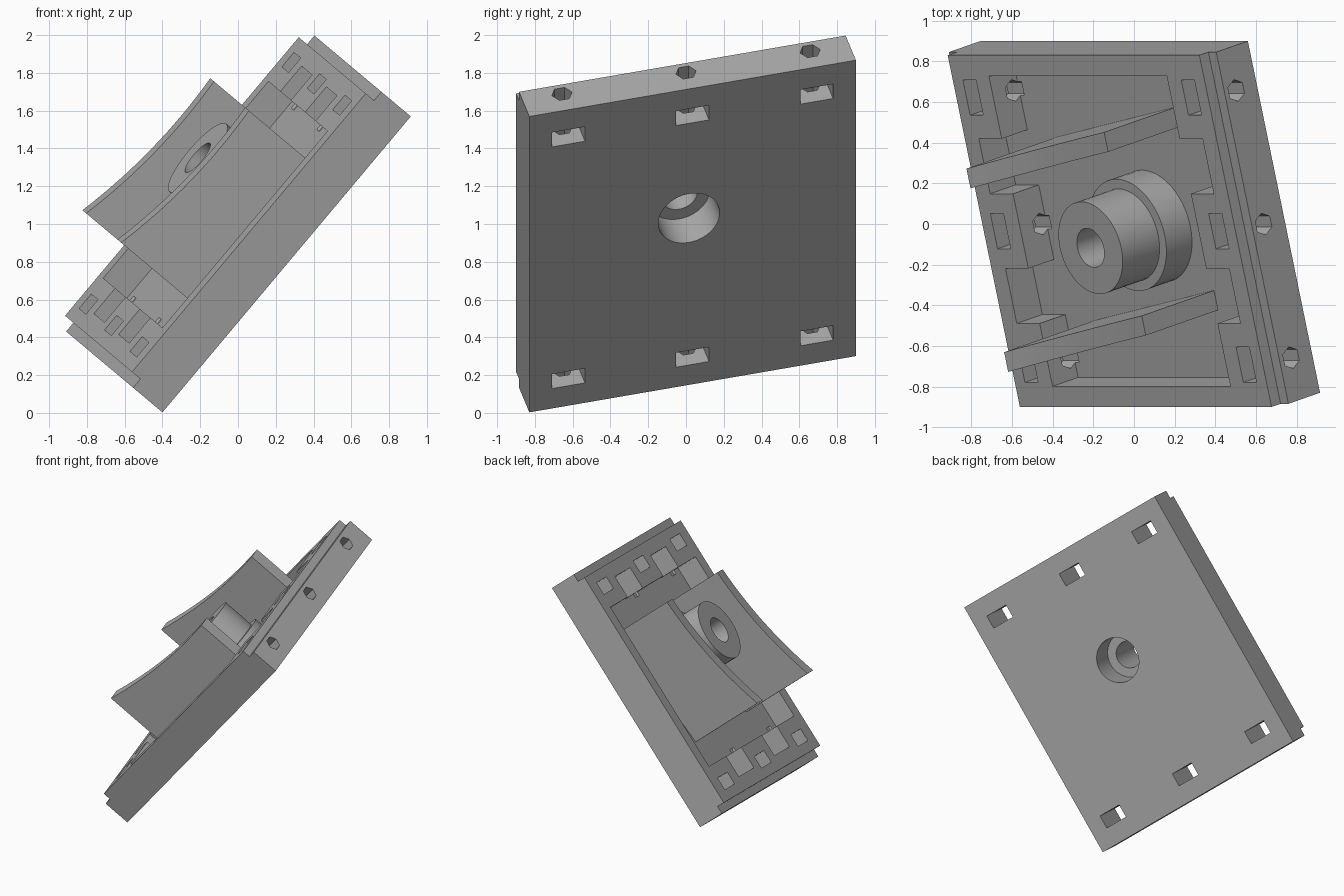
import bpy, bmesh, math
from mathutils import Matrix, Vector

old = bpy.data.objects.get("Cube")
if old:
    bpy.data.objects.remove(old, do_unlink=True)

grey = bpy.data.materials.new("plain grey")
grey.use_nodes = True
COLOUR = (0.4, 0.4, 0.4, 1)
grey.diffuse_color = COLOUR
grey.node_tree.nodes["Principled BSDF"].inputs["Base Color"].default_value = COLOUR

# Tilted frame shared by all parts: length, width and normal of the plate
TILT = (Matrix.Translation((0.08, 0.035, 0.935))
        @ Matrix.Rotation(math.radians(-50), 4, 'Y')
        @ Matrix.Rotation(math.radians(15), 4, 'X'))

HALF_L, HALF_W = 1.0225, 0.895
LIP, TOP, FLOOR = 0.21, 0.27, 0.1
ROWS = (-0.68, 0, 0.68)


def finish(bm, name):
    bmesh.ops.recalc_face_normals(bm, faces=bm.faces[:])
    mesh = bpy.data.meshes.new(name)
    bm.to_mesh(mesh)
    bm.free()
    mesh.materials.append(grey)
    obj = bpy.data.objects.new(name, mesh)
    bpy.context.collection.objects.link(obj)
    return obj


def box(name, a0, a1, b0, b1, h0, h1):
    bm = bmesh.new()
    mid = Matrix.Translation(((a0 + a1) / 2, (b0 + b1) / 2, (h0 + h1) / 2))
    bmesh.ops.create_cube(bm, size=1, matrix=mid @ Matrix.Diagonal((a1 - a0, b1 - b0, h1 - h0, 1)))
    return finish(bm, name)


def rod(name, radius, length, sides, matrix):
    bm = bmesh.new()
    bmesh.ops.create_cone(bm, cap_ends=True, segments=sides, radius1=radius,
                          radius2=radius, depth=length, matrix=matrix)
    return finish(bm, name)


def prism(name, profile, move):
    """Extrude a flat outline of points by a vector."""
    bm = bmesh.new()
    face = bm.faces.new([bm.verts.new(p) for p in profile])
    made = bmesh.ops.extrude_face_region(bm, geom=[face])["geom"]
    bmesh.ops.translate(bm, vec=move, verts=[v for v in made if isinstance(v, bmesh.types.BMVert)])
    return finish(bm, name)


def cut(target, cutter):
    mod = target.modifiers.new("cut", 'BOOLEAN')
    mod.operation, mod.solver, mod.object = 'DIFFERENCE', 'EXACT', cutter
    cutter.hide_render = True
    bpy.context.view_layer.objects.active = target
    bpy.ops.object.modifier_apply(modifier=mod.name)
    bpy.data.objects.remove(cutter, do_unlink=True)


# Base plate with a lowered lip along both ends
s, e = HALF_L, HALF_L - 0.06
outline = [(-s, 0), (s, 0), (s, LIP), (e, LIP), (e, TOP), (-e, TOP), (-e, LIP), (-s, LIP)]
plate = prism("base_plate", [(a, -HALF_W, h) for a, h in outline], Vector((0, 2 * HALF_W, 0)))

# Central recess, with side pockets between the screw blocks
cut(plate, box("recess_cutter", -0.68, 0.68, -0.79, 0.79, FLOOR, 0.5))
for side in (-1, 1):
    b = side * 0.33
    cut(plate, box("pocket_cutter", -0.855, 0.855, b - 0.14, b + 0.14, FLOOR, 0.5))

# Nut slots and hexagonal screw holes at both ends
for side in (-1, 1):
    for b in ROWS:
        a = side * 0.835
        cut(plate, box("slot_cutter", a - 0.05, a + 0.05, b - 0.09, b + 0.09, -0.2, 0.5))
        turn = Matrix.Translation((side * 0.86, b, 0.135)) @ Matrix.Rotation(math.pi / 2, 4, 'Y')
        cut(plate, rod("screw_cutter", 0.055, 0.42, 6, turn))

# Stepped hub with a counterbored hole
HUB = Vector((0.13, -0.02, 0))
cut(plate, rod("bore_cutter", 0.168, 0.5, 48, Matrix.Translation(HUB)))
bm = bmesh.new()
ring = [(0.168, FLOOR), (0.285, FLOOR), (0.285, 0.27), (0.235, 0.27),
        (0.235, 0.515), (0.1, 0.515), (0.1, 0.2), (0.168, 0.2)]
verts = [bm.verts.new(HUB + Vector((r, 0, h))) for r, h in ring]
edges = [bm.edges.new((verts[i - 1], verts[i])) for i in range(len(verts))]
bmesh.ops.spin(bm, geom=verts + edges, cent=HUB, axis=(0, 0, 1), angle=math.tau, steps=48)
bmesh.ops.remove_doubles(bm, verts=bm.verts[:], dist=0.0005)
hub = finish(bm, "hub")

# Two saddle fins, slightly skewed, with a concave top edge
fins = []
for name, centre in (("front_fin", -0.477), ("back_fin", 0.457)):
    steps = [-0.475 + 0.97 * i / 16 for i in range(17)]
    top = [(a, 0.6 - 0.12 * a + 0.16 * a * a) for a in steps]
    shape = [(steps[-1], FLOOR - 0.02), (steps[0], FLOOR - 0.02)] + top
    points = [(a, centre - 0.05 + 0.16 * a, h) for a, h in shape]
    fins.append(prism(name, points, Vector((0, 0.1, 0))))

# Place everything in the tilted frame and smooth the round surfaces
for obj in [plate, hub] + fins:
    obj.matrix_world = TILT
    bpy.ops.object.select_all(action='DESELECT')
    obj.select_set(True)
    bpy.context.view_layer.objects.active = obj
    bpy.ops.object.shade_smooth_by_angle(angle=math.radians(30))
